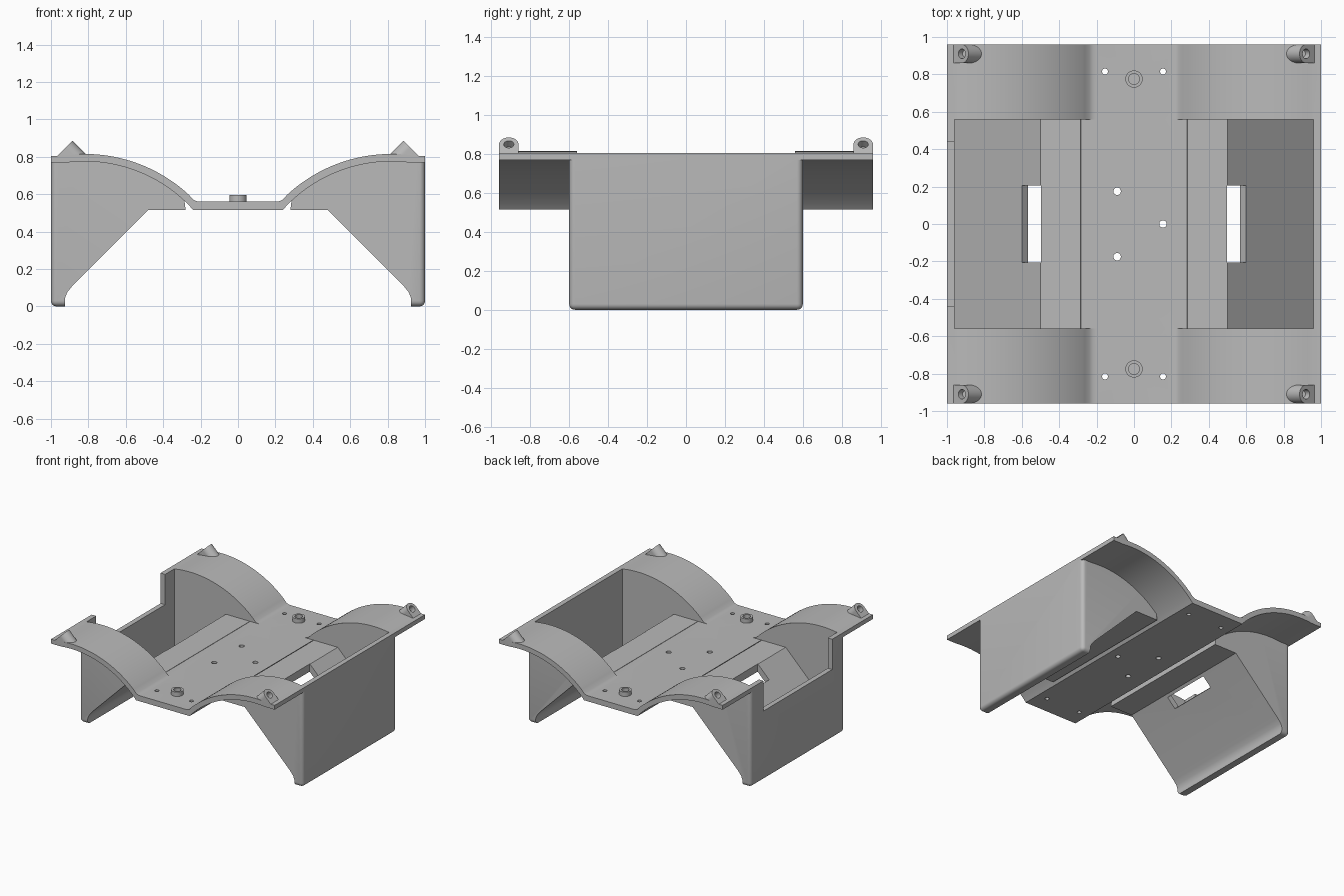
import bpy, bmesh, math
from mathutils import Matrix, Vector

cube = bpy.data.objects.get("Cube")
if cube:
    bpy.data.objects.remove(cube, do_unlink=True)

grey = bpy.data.materials.new("light grey plastic")
grey.use_nodes = True
grey.diffuse_color = (0.49, 0.49, 0.49, 1)
grey.node_tree.nodes["Principled BSDF"].inputs["Base Color"].default_value = (0.49, 0.49, 0.49, 1)


def finish(bm, name):
    bmesh.ops.recalc_face_normals(bm, faces=bm.faces)
    mesh = bpy.data.meshes.new(name)
    bm.to_mesh(mesh)
    bm.free()
    mesh.materials.append(grey)
    ob = bpy.data.objects.new(name, mesh)
    bpy.context.scene.collection.objects.link(ob)
    return ob


def prism(points, depth):
    """Extrude an ordered list of 3D points along a vector."""
    bm = bmesh.new()
    face = bm.faces.new([bm.verts.new(p) for p in points])
    out = bmesh.ops.extrude_face_region(bm, geom=[face])
    moved = [v for v in out["geom"] if isinstance(v, bmesh.types.BMVert)]
    bmesh.ops.translate(bm, verts=moved, vec=depth)
    bmesh.ops.recalc_face_normals(bm, faces=bm.faces)
    return bm


def side_prism(profile, half_y, sx=1):
    return prism([(sx * x, -half_y, z) for x, z in profile], (0, 2 * half_y, 0))


def cylinder(name, radius, length, matrix, segments=32):
    bm = bmesh.new()
    bmesh.ops.create_cone(bm, cap_ends=True, segments=segments, radius1=radius,
                          radius2=radius, depth=length, matrix=matrix)
    return finish(bm, name)


def combine(target, tool, operation):
    """Apply a boolean and discard the tool object."""
    tool.hide_render = True
    mod = target.modifiers.new("cut", "BOOLEAN")
    mod.operation, mod.solver, mod.object = operation, "EXACT", tool
    bpy.context.view_layer.objects.active = target
    bpy.ops.object.modifier_apply(modifier=mod.name)
    bpy.data.objects.remove(tool, do_unlink=True)


def smooth(ob):
    bpy.ops.object.select_all(action="DESELECT")
    ob.select_set(True)
    bpy.context.view_layer.objects.active = ob
    bpy.ops.object.shade_smooth_by_angle(angle=math.radians(30))


ARCH_X, ARCH_Z = 0.82, -0.005
DECK_TOP, DECK_BOTTOM, RIM = 0.56, 0.515, 0.805


def arch(radius, x_start, x_end, steps=36):
    """Points of the arch from the inner side to the outer side."""
    a0 = math.acos((x_start - ARCH_X) / radius)
    a1 = math.acos((x_end - ARCH_X) / radius)
    angles = [a0 + (a1 - a0) * i / steps for i in range(steps + 1)]
    return [(ARCH_X + radius * math.cos(a), ARCH_Z + radius * math.sin(a)) for a in angles]


# Arched deck: one profile run from front to back
upper = [(0.20, DECK_TOP), (0.22, 0.562), (0.238, 0.57)] + arch(0.82, 0.262, 0.95) + [(1, RIM)]
lower = [(x, max(z, 0.77) if x > 0.9 else z) for x, z in arch(0.78, 0.24, 1)]
lower[0] = (0.24, DECK_BOTTOM)
half = upper + lower[::-1]
profile = half + [(-x, z) for x, z in reversed(half)]
body = finish(side_prism(profile, 0.96), "tray_body")

# Side bins: wedge shaped boxes with rounded outer corners
wedge = [(0.28, DECK_BOTTOM), (0.48, DECK_BOTTOM), (0.885, 0.11), (0.912, 0.077),
         (0.925, 0.045), (0.925, 0), (1, 0), (1, 0.79)] + arch(0.80, 0.29, 0.97)[::-1]
for sx in (1, -1):
    bm = side_prism(wedge, 0.6, sx)
    rounded = []
    for e in bm.edges:
        a, b = (v.co for v in e.verts)
        outer = abs(a.x) > 0.99 and abs(b.x) > 0.99 and max(a.z, b.z) - 0.1 < 0.7
        bottom_end = a.z < 0.001 and b.z < 0.001 and abs(a.y - b.y) < 0.001
        if (outer and (abs(a.y - b.y) < 0.001 or max(a.z, b.z) < 0.001)) or bottom_end:
            rounded.append(e)
    bmesh.ops.bevel(bm, geom=rounded, offset=0.03, segments=5, profile=0.5, affect="EDGES")
    combine(body, finish(bm, "bin"), "UNION")

# Inner cavity of both bins, above the flat deck
cavity = [(0.5, DECK_TOP), (0.96, 0.1), (0.96, 1)]
cavity += [(-x, z) for x, z in reversed(cavity)]
combine(body, finish(side_prism(cavity, 0.56), "cavity_cutter"), "DIFFERENCE")

# Open notch in one outer wall
notch = [(-1.1, DECK_TOP), (-0.9, DECK_TOP), (-0.9, 1), (-1.1, 1)]
combine(body, finish(side_prism(notch, 0.44), "notch_cutter"), "DIFFERENCE")

# Slots through the sloping bin floors
slot = [(0.497, 0.44), (0.55, 0.41), (0.64, 0.5), (0.497, 0.62)]
for sx in (1, -1):
    combine(body, finish(side_prism(slot, 0.205, sx), "slot_cutter"), "DIFFERENCE")

# Raised bosses with blind holes
for y in (0.775, -0.775):
    combine(body, cylinder("boss", 0.046, 0.055, Matrix.Translation((0, y, 0.5675))), "UNION")
    combine(body, cylinder("boss_cutter", 0.029, 0.1, Matrix.Translation((0, y, 0.59))), "DIFFERENCE")

# Small screw holes through the deck
holes = [(sx * 0.155, sy * 0.815, 0.016) for sx in (1, -1) for sy in (1, -1)]
holes += [(-0.09, 0.175, 0.02), (-0.09, -0.175, 0.02), (0.155, 0, 0.02)]
for x, y, r in holes:
    combine(body, cylinder("hole_cutter", r, 0.3, Matrix.Translation((x, y, 0.54)), 16), "DIFFERENCE")
smooth(body)

# Slanted screw lugs on the four corners
for sx, side in ((1, "left"), (-1, "right")):
    for sy, end in ((1, "back"), (-1, "front")):
        base = Vector((sx * 0.96, sy * 0.91, 0.81))
        up = Vector((-sx, 0, 1)).normalized()
        inward = Vector((-sx, 0, -1)).normalized()
        across = Vector((0, 1, 0))
        centre = base + up * 0.056
        arc = [math.pi * i / 20 for i in range(21)]
        outline = [centre + across * 0.05 * math.cos(a) + up * 0.05 * math.sin(a) for a in arc]
        outline += [base - across * 0.05 - up * 0.02, base + across * 0.05 - up * 0.02]
        bm = prism(outline, inward * 0.2)
        cut = bmesh.ops.bisect_plane(bm, geom=bm.verts[:] + bm.edges[:] + bm.faces[:],
                                     plane_co=(0, 0, 0.79), plane_no=(0, 0, 1), clear_inner=True)
        rim = [e for e in cut["geom_cut"] if isinstance(e, bmesh.types.BMEdge)]
        bmesh.ops.contextual_create(bm, geom=rim)
        lug = finish(bm, f"{end}_{side}_lug")
        turn = inward.to_track_quat("Z", "Y").to_matrix().to_4x4()
        combine(lug, cylinder("lug_cutter", 0.026, 0.09, Matrix.Translation(centre) @ turn), "DIFFERENCE")
        smooth(lug)
